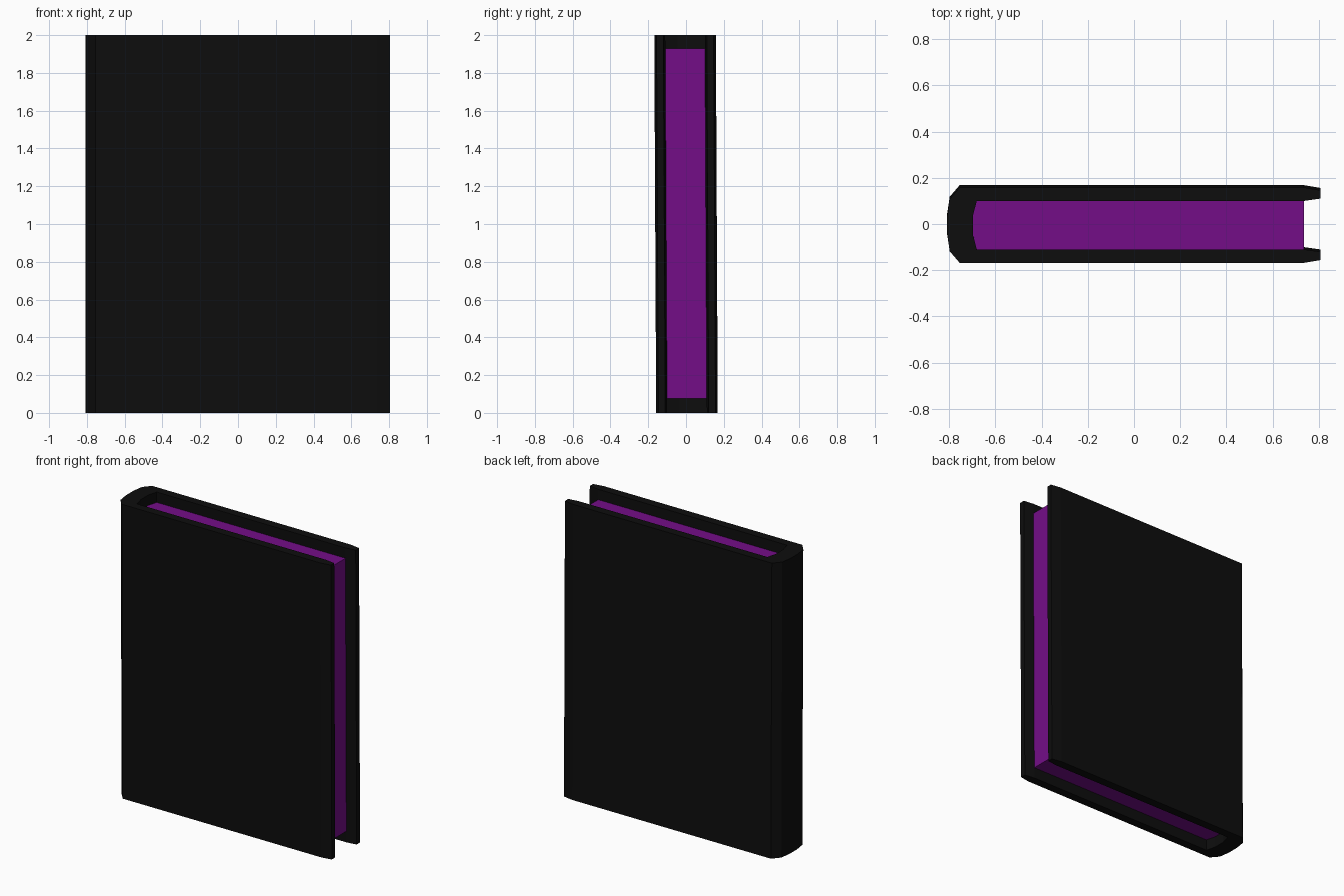
import bpy
import bmesh

cube = bpy.data.objects.get("Cube")
if cube:
    bpy.data.objects.remove(cube, do_unlink=True)

LEAN = -0.005  # slight sideways lean per unit of height


def make_material(name, rgb):
    mat = bpy.data.materials.new(name)
    mat.use_nodes = True
    mat.diffuse_color = (*rgb, 1)
    mat.node_tree.nodes["Principled BSDF"].inputs["Base Color"].default_value = (*rgb, 1)
    return mat


def mirrored(half):
    """Close a half outline (y > 0) by mirroring it across the x axis."""
    return half + [(x, -y) for x, y in reversed(half)]


def extrude_outline(name, outline, bottom, top, mat):
    """Upright prism from an outline, leaning slightly in y."""
    bm = bmesh.new()
    face = bm.faces.new([bm.verts.new((x, y, bottom)) for x, y in outline])
    ext = bmesh.ops.extrude_face_region(bm, geom=[face])["geom"]
    for v in ext:
        if isinstance(v, bmesh.types.BMVert):
            v.co.z = top
    for v in bm.verts:
        v.co.y += LEAN * (v.co.z - 1)
    bmesh.ops.recalc_face_normals(bm, faces=bm.faces)
    mesh = bpy.data.meshes.new(name)
    bm.to_mesh(mesh)
    bm.free()
    mesh.materials.append(mat)
    obj = bpy.data.objects.new(name, mesh)
    bpy.context.collection.objects.link(obj)
    return obj


black = make_material("black cover", (0.004, 0.004, 0.004))
purple = make_material("purple pages", (0.172, 0.004, 0.242))

# Hollow inner edge of the spine, shared with the rounded page block
inner = [(-0.68, 0.105), (-0.697, 0.04)]

# Cover: rounded spine and two boards with tapered fore edges
outer = [(-0.808, 0.04), (-0.797, 0.113), (-0.754, 0.163),
         (0.736, 0.163), (0.806, 0.151), (0.806, 0.115), (0.736, 0.105)]
extrude_outline("cover", mirrored(outer + inner), 0, 2, black)

# Page block, set in from the cover edges
extrude_outline("pages", mirrored([(0.736, 0.105)] + inner), 0.075, 1.93, purple)
